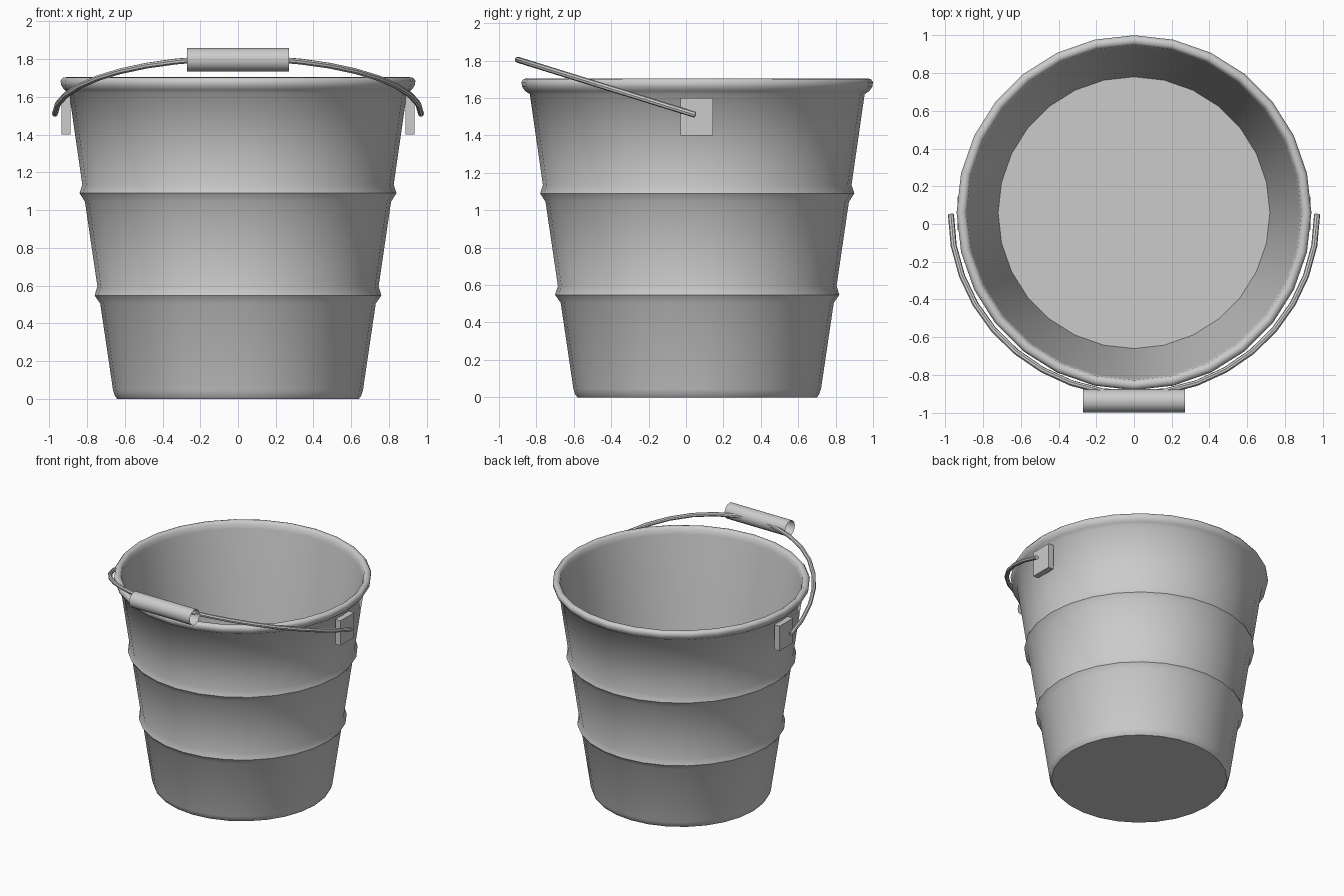
import bpy, bmesh
from math import sin, cos, pi, radians

if "Cube" in bpy.data.objects:
    bpy.data.objects.remove(bpy.data.objects["Cube"])

CY = 0.06      # bucket axis in y
SIDES = 28


def make_object(name, bm, angle=40):
    bmesh.ops.recalc_face_normals(bm, faces=bm.faces)
    mesh = bpy.data.meshes.new(name)
    bm.to_mesh(mesh)
    bm.free()
    ob = bpy.data.objects.new(name, mesh)
    bpy.context.collection.objects.link(ob)
    bpy.ops.object.select_all(action='DESELECT')
    ob.select_set(True)
    bpy.context.view_layer.objects.active = ob
    bpy.ops.object.shade_smooth_by_angle(angle=radians(angle))
    return ob


def skin(bm, rings):
    """Join consecutive closed vertex rings with quads."""
    for a, b in zip(rings, rings[1:]):
        n = len(a)
        for i in range(n):
            j = (i + 1) % n
            bm.faces.new((a[i], a[j], b[j], b[i]))


# Bucket: one turned profile, from underside, up the ribbed wall,
# over the rolled rim and down the inside to the raised floor
profile = [
    (0.64, 0.0), (0.652, 0.015), (0.662, 0.045),
    (0.73, 0.505), (0.76, 0.548), (0.745, 0.595),
    (0.811, 1.045), (0.84, 1.09), (0.825, 1.135),
    (0.895, 1.62), (0.92, 1.637), (0.936, 1.66), (0.94, 1.685),
    (0.928, 1.702), (0.905, 1.705), (0.888, 1.69), (0.88, 1.65),
    (0.72, 0.50),
]
bm = bmesh.new()
rings = [[bm.verts.new((r * cos(2 * pi * i / SIDES),
                        CY + r * sin(2 * pi * i / SIDES), z))
          for i in range(SIDES)] for r, z in profile]
skin(bm, rings)
bm.faces.new(rings[0])
bm.faces.new(rings[-1])
make_object("bucket", bm, 50)

# Lugs: small bevelled plates that hold the handle on both sides
for side, label in ((1, "right"), (-1, "left")):
    bm = bmesh.new()
    bmesh.ops.create_cube(bm, size=1)
    for v in bm.verts:
        v.co.x = side * (0.911 + v.co.x * 0.046)
        v.co.y = 0.057 + v.co.y * 0.175
        v.co.z = 1.5 + v.co.z * 0.2
    make_object("handle_lug_" + label, bm)

# Handle wire: half ellipse tilted towards the front
curve = bpy.data.curves.new("wire_path", 'CURVE')
curve.dimensions = '3D'
curve.bevel_depth = 0.016
curve.bevel_resolution = 2
curve.use_fill_caps = True
steps = 18
spline = curve.splines.new('POLY')
spline.points.add(steps)
for i, p in enumerate(spline.points):
    t = pi * i / steps
    p.co = (0.97 * cos(t), 0.05 - 0.95 * sin(t), 1.51 + 0.295 * sin(t), 1)
wire = bpy.data.objects.new("handle_wire", curve)
bpy.context.collection.objects.link(wire)
bpy.ops.object.select_all(action='DESELECT')
wire.select_set(True)
bpy.context.view_layer.objects.active = wire
bpy.ops.object.convert(target='MESH')
bpy.ops.object.shade_smooth_by_angle(angle=radians(40))

# Grip: open tube around the middle of the wire
bm = bmesh.new()
grip_rings = [[bm.verts.new((x, -0.937 + 0.062 * cos(2 * pi * i / 16),
                             1.797 + 0.062 * sin(2 * pi * i / 16)))
               for i in range(16)] for x in (-0.27, 0.27)]
skin(bm, grip_rings)
make_object("handle_grip", bm)
